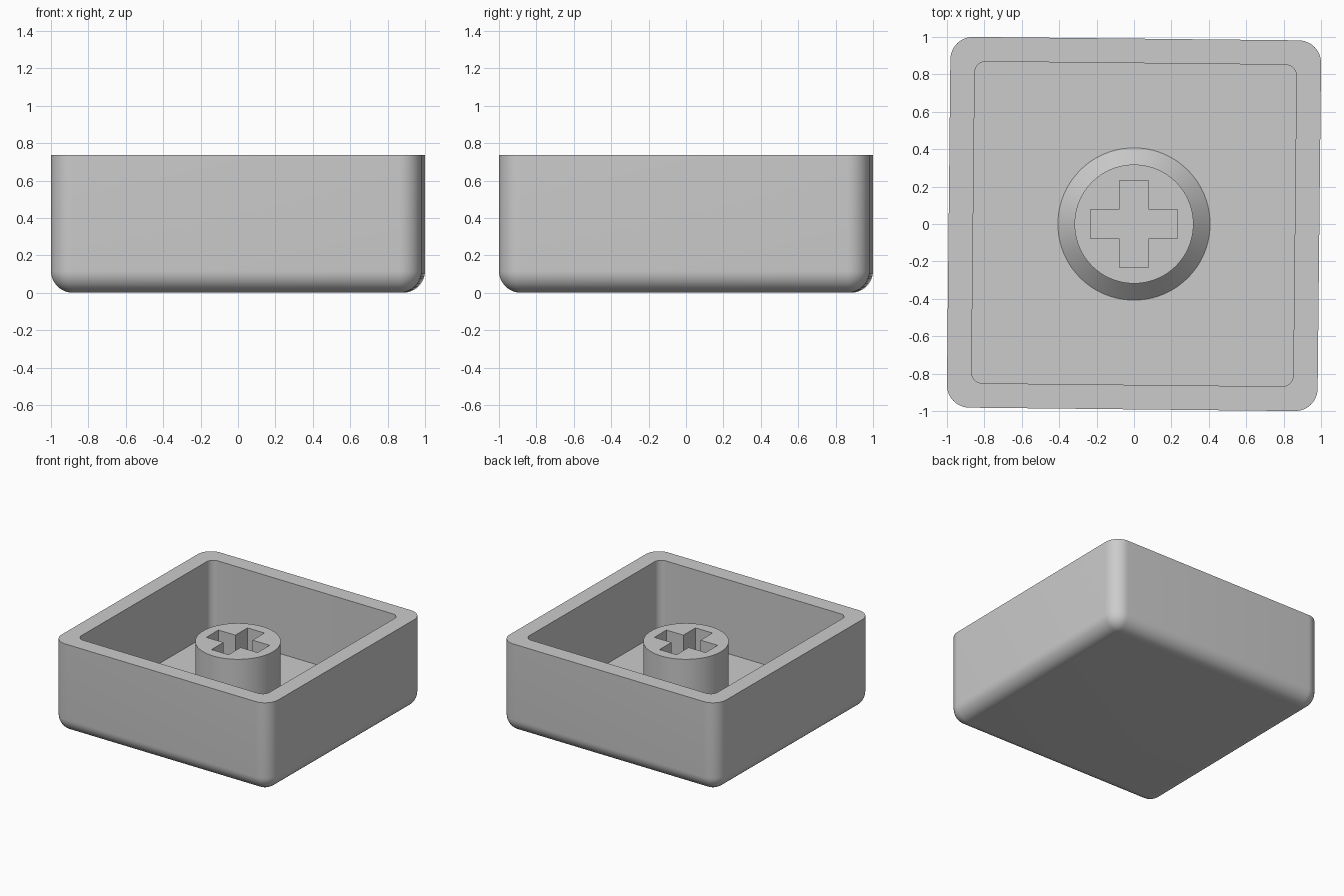
import bpy, bmesh, math

if "Cube" in bpy.data.objects:
    bpy.data.objects.remove(bpy.data.objects["Cube"])

TILT = math.radians(-0.6)   # the shell sits slightly turned
FLOOR, RIM, STEM_TOP = 0.13, 0.737, 0.62

grey = bpy.data.materials.new("light grey plastic")
grey.diffuse_color = (0.6, 0.6, 0.6, 1)
grey.use_nodes = True
grey.node_tree.nodes["Principled BSDF"].inputs["Base Color"].default_value = grey.diffuse_color


def rounded_square(half, radius, z, steps=12):
    pts = []
    for q in range(4):
        cx = (half - radius) * (1 if q in (0, 3) else -1)
        cy = (half - radius) * (1 if q < 2 else -1)
        for i in range(steps + 1):
            a = math.pi / 2 * (q + i / steps)
            pts.append((cx + radius * math.cos(a), cy + radius * math.sin(a), z))
    return pts


def circle(radius, z, n=96):
    return [(radius * math.cos(2 * math.pi * i / n),
             radius * math.sin(2 * math.pi * i / n), z) for i in range(n)]


def loft(name, rings):
    """Skin a stack of equal rings and cap both ends."""
    bm = bmesh.new()
    loops = [[bm.verts.new(p) for p in ring] for ring in rings]
    n = len(loops[0])
    for a, b in zip(loops, loops[1:]):
        for i in range(n):
            j = (i + 1) % n
            bm.faces.new((a[i], a[j], b[j], b[i]))
    bm.faces.new(loops[0][::-1])
    bm.faces.new(loops[-1])
    bmesh.ops.recalc_face_normals(bm, faces=bm.faces)
    mesh = bpy.data.meshes.new(name)
    bm.to_mesh(mesh)
    bm.free()
    mesh.materials.append(grey)
    ob = bpy.data.objects.new(name, mesh)
    bpy.context.collection.objects.link(ob)
    return ob


def activate(ob):
    bpy.ops.object.select_all(action='DESELECT')
    ob.select_set(True)
    bpy.context.view_layer.objects.active = ob


def smooth(ob):
    activate(ob)
    bpy.ops.object.shade_smooth_by_angle(angle=math.radians(30))


# Shell: rounded lower edge, straight wall, rim, then down inside to the floor
H, R, F = 0.991, 0.12, 0.118
rings = []
for i in range(13):
    a = math.pi / 2 * i / 12
    inset = F * (1 - math.sin(a))
    rings.append(rounded_square(H - inset, R - inset, F * (1 - math.cos(a))))
rings += [rounded_square(H, R, RIM),
          rounded_square(0.86, 0.06, RIM),
          rounded_square(0.86, 0.06, FLOOR)]
shell = loft("shell", rings)
shell.rotation_euler.z = TILT
smooth(shell)

# Stem: round post with a chamfered foot
stem = loft("stem", [circle(0.407, FLOOR - 0.01), circle(0.407, FLOOR),
                     circle(0.318, FLOOR + 0.09), circle(0.318, STEM_TOP)])

# Cross-shaped socket cut down through the stem
L, W = 0.233, 0.078
quarter = [(L, -W), (L, W), (W, W)]
cross = []
for q in range(4):
    c, s = (1, 0, -1, 0)[q], (0, 1, 0, -1)[q]
    cross += [(c * x - s * y, s * x + c * y) for x, y in quarter]
cutter = loft("socket_cutter", [[(x, y, z) for x, y in cross] for z in (0.05, 0.8)])
cutter.hide_render = True

cut = stem.modifiers.new("socket", 'BOOLEAN')
cut.operation = 'DIFFERENCE'
cut.solver = 'EXACT'
cut.object = cutter
activate(stem)
bpy.ops.object.modifier_apply(modifier=cut.name)
bpy.data.objects.remove(cutter)
smooth(stem)
